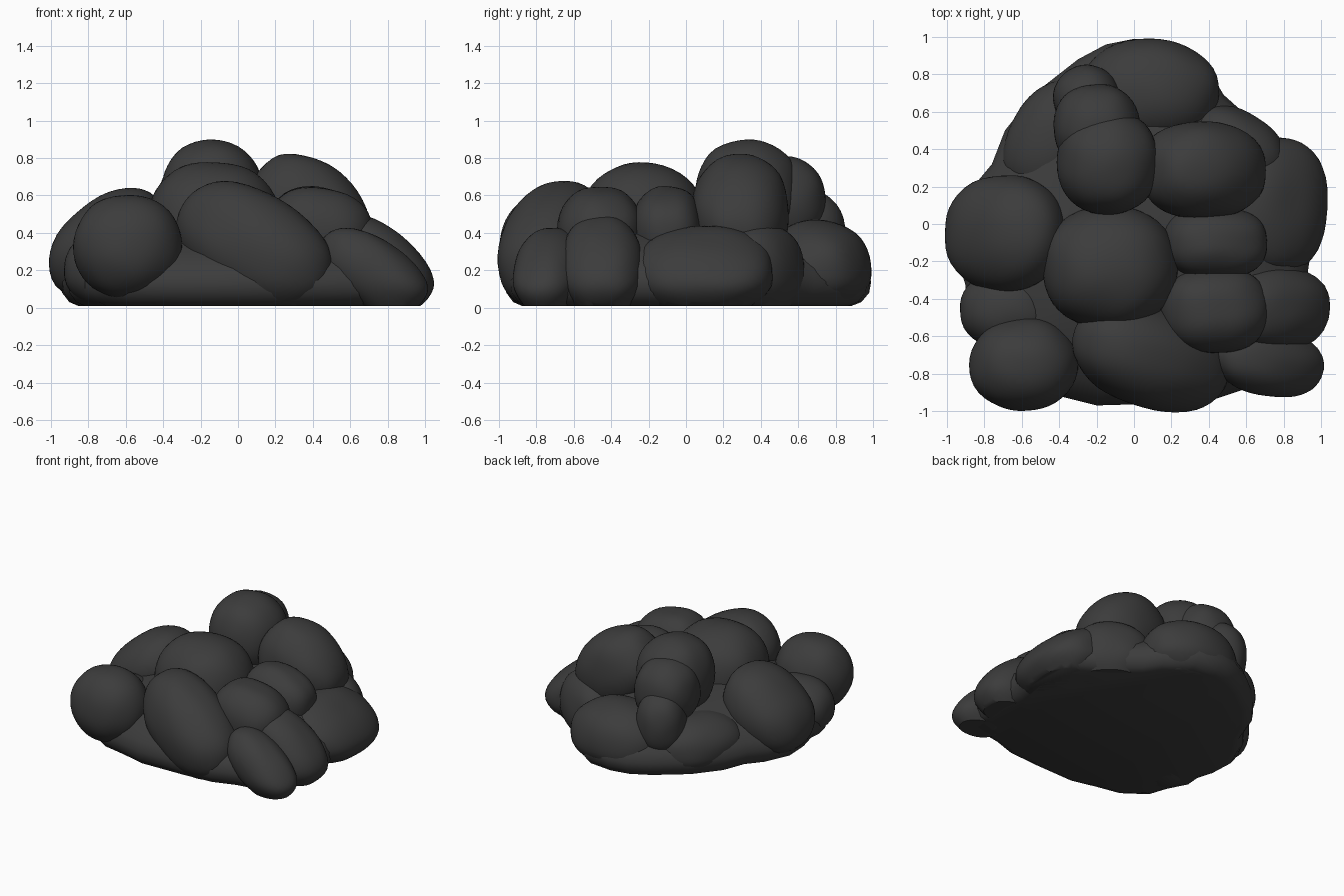
import bpy, bmesh, math
from mathutils import Vector, Euler, noise

cube = bpy.data.objects.get("Cube")
if cube:
    bpy.data.objects.remove(cube)

rock = bpy.data.materials.new("dark_stone")
rock.use_nodes = True
colour = (0.045, 0.045, 0.045, 1)
rock.diffuse_color = colour
bsdf = rock.node_tree.nodes["Principled BSDF"]
bsdf.inputs["Base Color"].default_value = colour
bsdf.inputs["Roughness"].default_value = 0.9
FLOOR = 0.01
FOOT = 0.14


def finish(name, bm):
    """Turn a bmesh into a smooth-shaded stone object."""
    bmesh.ops.recalc_face_normals(bm, faces=bm.faces)
    mesh = bpy.data.meshes.new(name)
    bm.to_mesh(mesh)
    bm.free()
    mesh.materials.append(rock)
    obj = bpy.data.objects.new(name, mesh)
    bpy.context.collection.objects.link(obj)
    bpy.ops.object.select_all(action='DESELECT')
    obj.select_set(True)
    bpy.context.view_layer.objects.active = obj
    bpy.ops.object.shade_smooth_by_angle(angle=math.radians(40))


def boulder(name, centre, radii, tilt=0, turn=0, power=2.2):
    """Slightly boxy, gently uneven ellipsoid with a rounded foot, cut flat at the floor."""
    bm = bmesh.new()
    bmesh.ops.create_icosphere(bm, subdivisions=4, radius=1)
    spin = Euler((0, math.radians(tilt), math.radians(turn))).to_matrix()
    centre = Vector(centre)
    for v in bm.verts:
        d = v.co.normalized()
        d /= sum(abs(c) ** power for c in d) ** (1 / power)
        d *= 1 + 0.03 * noise.noise(d * 1.6 + centre * 7)
        offset = spin @ Vector(a * b for a, b in zip(d, radii))
        v.co = centre + offset
        depth = min(max((FOOT - v.co.z) / FOOT, 0), 1)
        v.co.xy -= offset.xy * 0.2 * depth ** 2
    cut = bmesh.ops.bisect_plane(bm, geom=bm.verts[:] + bm.edges[:] + bm.faces[:],
                                 plane_co=(0, 0, FLOOR), plane_no=(0, 0, 1),
                                 clear_inner=True)
    rim = [e for e in cut["geom_cut"] if isinstance(e, bmesh.types.BMEdge)]
    if rim:
        bmesh.ops.holes_fill(bm, edges=rim)
    finish(name, bm)


# Flat-bottomed mound that fills the gaps between boulders
outline = [(0, .99), (.2, .97), (.4, .82), (.48, .69), (.67, .52), (.88, .4), (.96, .2),
           (.97, 0), (.93, -.25), (.96, -.45), (.94, -.65), (.93, -.82), (.6, -.88),
           (.42, -.94), (.15, -.96), (-.2, -.97), (-.4, -.92), (-.6, -.88), (-.78, -.75),
           (-.83, -.6), (-.91, -.45), (-.9, -.33), (-.94, -.2), (-.95, 0), (-.86, .2),
           (-.76, .32), (-.69, .5), (-.53, .7), (-.3, .88), (-.15, .96)]
levels = [(.9, FLOOR), (.95, .03), (.99, .08), (1, .14), (.97, .21), (.88, .29),
          (.7, .38), (.4, .46)]
bm = bmesh.new()
rings = [[bm.verts.new((x * s, (y + .05) * s - .05, z)) for x, y in outline]
         for s, z in levels]
count = len(outline)
for low, high in zip(rings, rings[1:]):
    for i in range(count):
        j = (i + 1) % count
        bm.faces.new((low[i], low[j], high[j], high[i]))
bm.faces.new(rings[0])
bm.faces.new(rings[-1])
finish("base_mound", bm)

# Front row
boulder("front_right_boulder", (-.59, -.75, .325), (.29, .25, .28), power=2.1)
boulder("front_middle_boulder", (.09, -.71, .32), (.46, .27, .29), tilt=30, turn=-18)
boulder("front_left_corner_boulder", (.73, -.74, .18), (.33, .18, .18), tilt=35, turn=-8)
boulder("front_right_low_boulder", (-.67, -.46, .2), (.26, .21, .22))

# Left side, low then high
boulder("left_front_low_boulder", (.75, -.45, .2), (.33, .22, .22), tilt=42, power=2.4)
boulder("left_middle_low_boulder", (.75, .1, .18), (.3, .37, .21), tilt=35, power=2.4)
boulder("left_front_upper_boulder", (.43, -.46, .38), (.29, .23, .26), tilt=14, power=2.4)
boulder("left_middle_upper_boulder", (.43, -.1, .39), (.28, .19, .25), tilt=14, power=2.5)
boulder("left_tall_boulder", (.37, .29, .5), (.35, .26, .28), tilt=38, power=2.3)

# Right side and centre
boulder("right_boulder", (-.69, -.05, .33), (.36, .31, .25), tilt=-42)
boulder("centre_boulder", (-.13, -.23, .45), (.36, .33, .33))

# Peak stack
boulder("peak_boulder", (-.14, .33, .6), (.27, .28, .3))
boulder("peak_back_boulder", (-.2, .52, .56), (.23, .23, .25))
boulder("peak_lower_boulder", (-.25, .66, .38), (.18, .19, .25), turn=20)

# Back row
boulder("back_boulder", (.08, .7, .2), (.38, .29, .27), power=2.1)
boulder("back_right_boulder", (-.42, .45, .18), (.25, .34, .22), turn=-30)
boulder("back_left_boulder", (.55, .4, .18), (.29, .2, .27), turn=-32)
